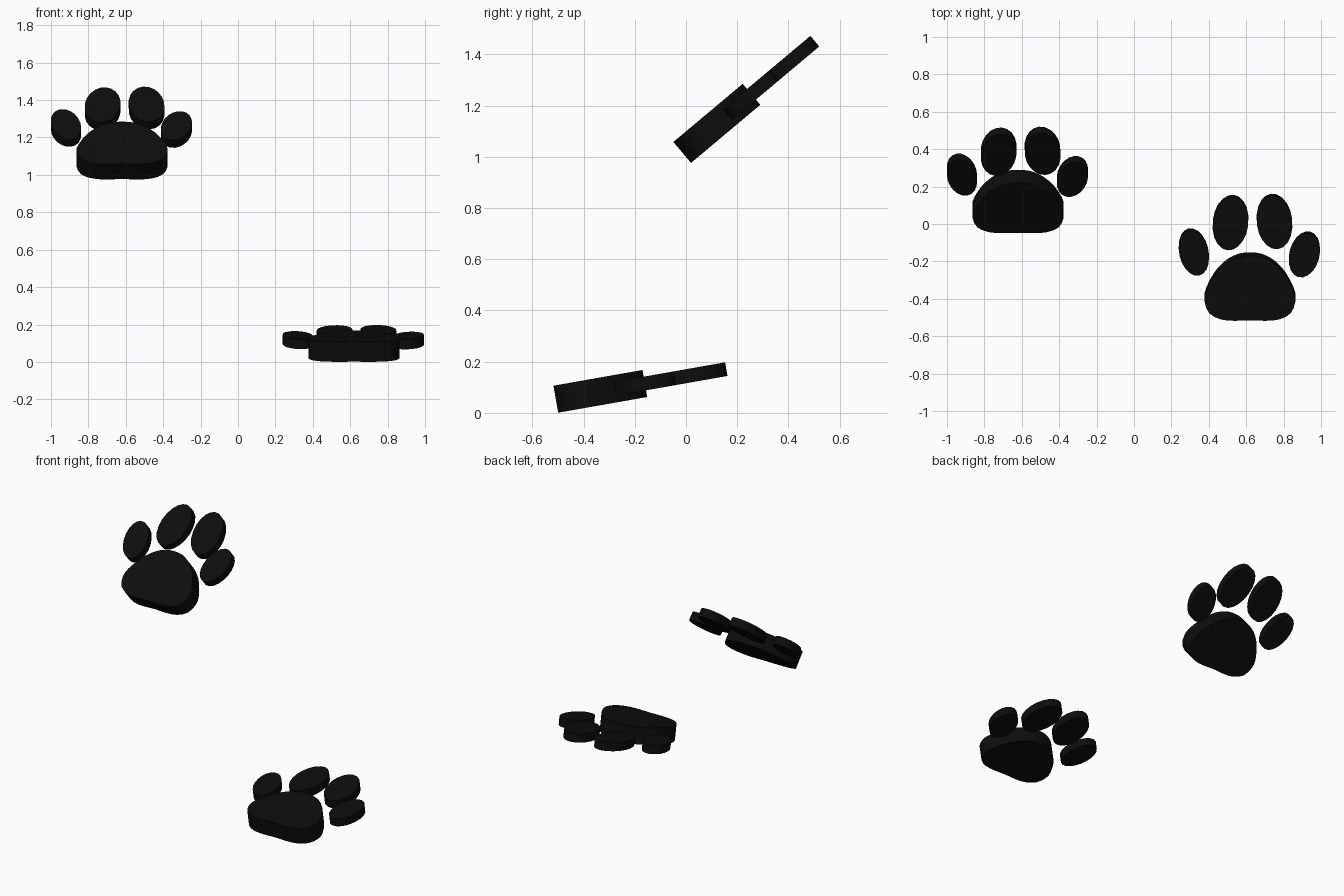
import bpy, bmesh, math
from mathutils import Matrix, Vector

if "Cube" in bpy.data.objects:
    bpy.data.objects.remove(bpy.data.objects["Cube"])

black = bpy.data.materials.new("soft black")
black.diffuse_color = (0.004, 0.004, 0.004, 1)
black.use_nodes = True
black.node_tree.nodes["Principled BSDF"].inputs["Base Color"].default_value = black.diffuse_color


def slab(name, outline, thickness, placement):
    """Extrude a closed outline into a flat slab centred on its plane."""
    bm = bmesh.new()
    base = bm.faces.new([bm.verts.new((u, v, -thickness / 2)) for u, v in outline])
    top = bmesh.ops.extrude_face_region(bm, geom=[base])["geom"]
    bmesh.ops.translate(bm, vec=(0, 0, thickness),
                        verts=[g for g in top if isinstance(g, bmesh.types.BMVert)])
    bmesh.ops.recalc_face_normals(bm, faces=bm.faces)
    mesh = bpy.data.meshes.new(name)
    bm.to_mesh(mesh)
    bm.free()
    mesh.materials.append(black)
    obj = bpy.data.objects.new(name, mesh)
    obj.matrix_world = placement
    bpy.context.collection.objects.link(obj)
    bpy.ops.object.select_all(action='DESELECT')
    obj.select_set(True)
    bpy.context.view_layer.objects.active = obj
    bpy.ops.object.shade_smooth_by_angle(angle=math.radians(40))
    return obj


def smooth_loop(points):
    """Add one spline midpoint between each pair of neighbours."""
    n, out = len(points), []
    for i in range(n):
        a, b, c, d = (Vector(points[(i + k) % n]) for k in (-1, 0, 1, 2))
        out += [b, (9 * (b + c) - a - d) / 16]
    return out


def oval(half_w, half_h, lean, centre, sides=20):
    """Oval outline; a positive lean tips the top to the left."""
    c, s = math.cos(math.radians(lean)), math.sin(math.radians(lean))
    pts = []
    for i in range(sides):
        t = 2 * math.pi * i / sides
        x, y = half_w * math.cos(t), half_h * math.sin(t)
        pts.append((centre[0] + x * c - y * s, centre[1] + x * s + y * c))
    return pts


# Right half of the main pad, from back middle to front middle
half_pad = [(0, .177), (.06, .170), (.115, .144), (.157, .108), (.192, .066), (.233, -.012),
            (.243, -.07), (.218, -.135), (.155, -.169), (.08, -.176), (0, -.173)]
pad = smooth_loop(half_pad + [(-u, v) for u, v in half_pad[-2:0:-1]])

# name: half width, half length, lean, centre
toes = {
    "outer_left_toe": (.078, .127, 13, (-.300, .188)),
    "inner_left_toe": (.095, .147, -7, (-.104, .348)),
    "inner_right_toe": (.095, .147, 7, (.131, .354)),
    "outer_right_toe": (.080, .123, -15, (.291, .175)),
}

# Two paws, each tilted back by its own angle
for side, centre, tilt in (("low", (.62, -.335, .084), 10), ("high", (-.62, .12, 1.13), 40)):
    placement = Matrix.Translation(centre) @ Matrix.Rotation(math.radians(tilt), 4, 'X')
    slab(side + "_paw_pad", pad, .107, placement)
    for name, (w, h, lean, mid) in toes.items():
        slab(f"{side}_paw_{name}", oval(w, h, lean, mid), .054, placement)
